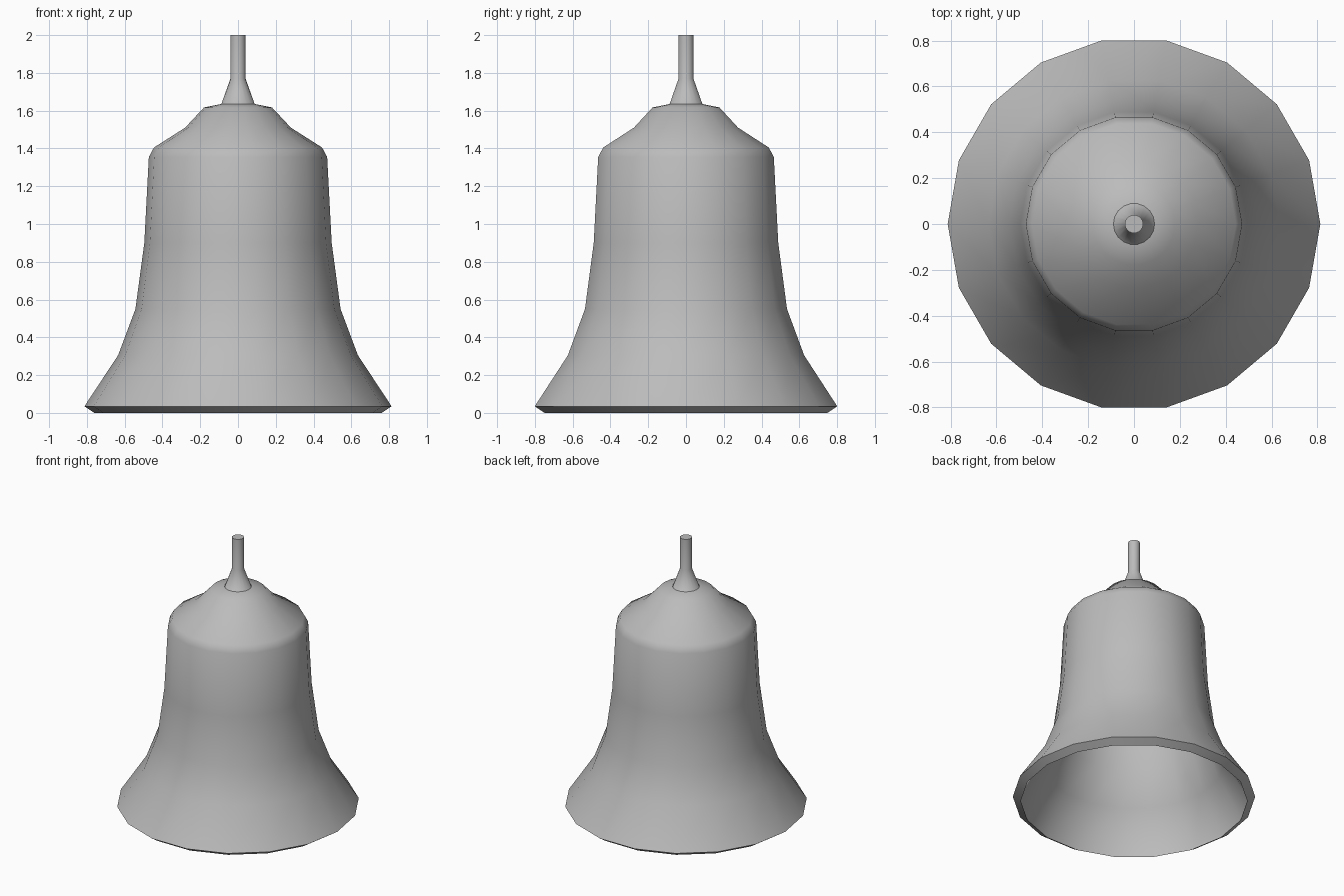
import bpy, bmesh
from math import cos, sin, tau, radians

cube = bpy.data.objects.get("Cube")
if cube:
    bpy.data.objects.remove(cube, do_unlink=True)

SIDES = 18

# One flat grey metal for the whole bell
grey = bpy.data.materials.new("grey metal")
grey.use_nodes = True
colour = (0.5, 0.5, 0.5, 1)
grey.diffuse_color = colour
grey.node_tree.nodes["Principled BSDF"].inputs["Base Color"].default_value = colour

# Stem, flare and front-facing wall, from the top down (radius, height)
wall = [(0.04, 2.0), (0.04, 1.77), (0.09, 1.63), (0.16, 1.59), (0.265, 1.49),
        (0.425, 1.385), (0.452, 1.34), (0.472, 0.89), (0.517, 0.545),
        (0.605, 0.29), (0.767, 0.022)]
# Lip under the rim
lip = [(0.76, 0.0)]
# Second skin of the wall, from the rim up to the stem
lining = [(0.813, 0.035), (0.635, 0.305), (0.543, 0.55), (0.496, 0.9),
          (0.472, 1.355), (0.445, 1.405), (0.28, 1.51), (0.18, 1.617),
          (0.09, 1.635)]


def revolve(name, profile):
    """Turn a profile about the z axis and close its first ring."""
    bm = bmesh.new()
    rings = [[bm.verts.new((r * cos(tau * i / SIDES), r * sin(tau * i / SIDES), z))
              for i in range(SIDES)] for r, z in profile]
    for a, b in zip(rings, rings[1:]):
        for i in range(SIDES):
            j = (i + 1) % SIDES
            bm.faces.new((a[i], b[i], b[j], a[j]))
    bm.faces.new(rings[0])
    mesh = bpy.data.meshes.new(name)
    bm.to_mesh(mesh)
    bm.free()
    mesh.materials.append(grey)
    obj = bpy.data.objects.new(name, mesh)
    bpy.context.collection.objects.link(obj)
    return obj


bell = revolve("bell", wall + lip + lining)

# Smooth round the body, sharp at the lip and stem top
bpy.ops.object.select_all(action='DESELECT')
bell.select_set(True)
bpy.context.view_layer.objects.active = bell
bpy.ops.object.shade_smooth_by_angle(angle=radians(50))
